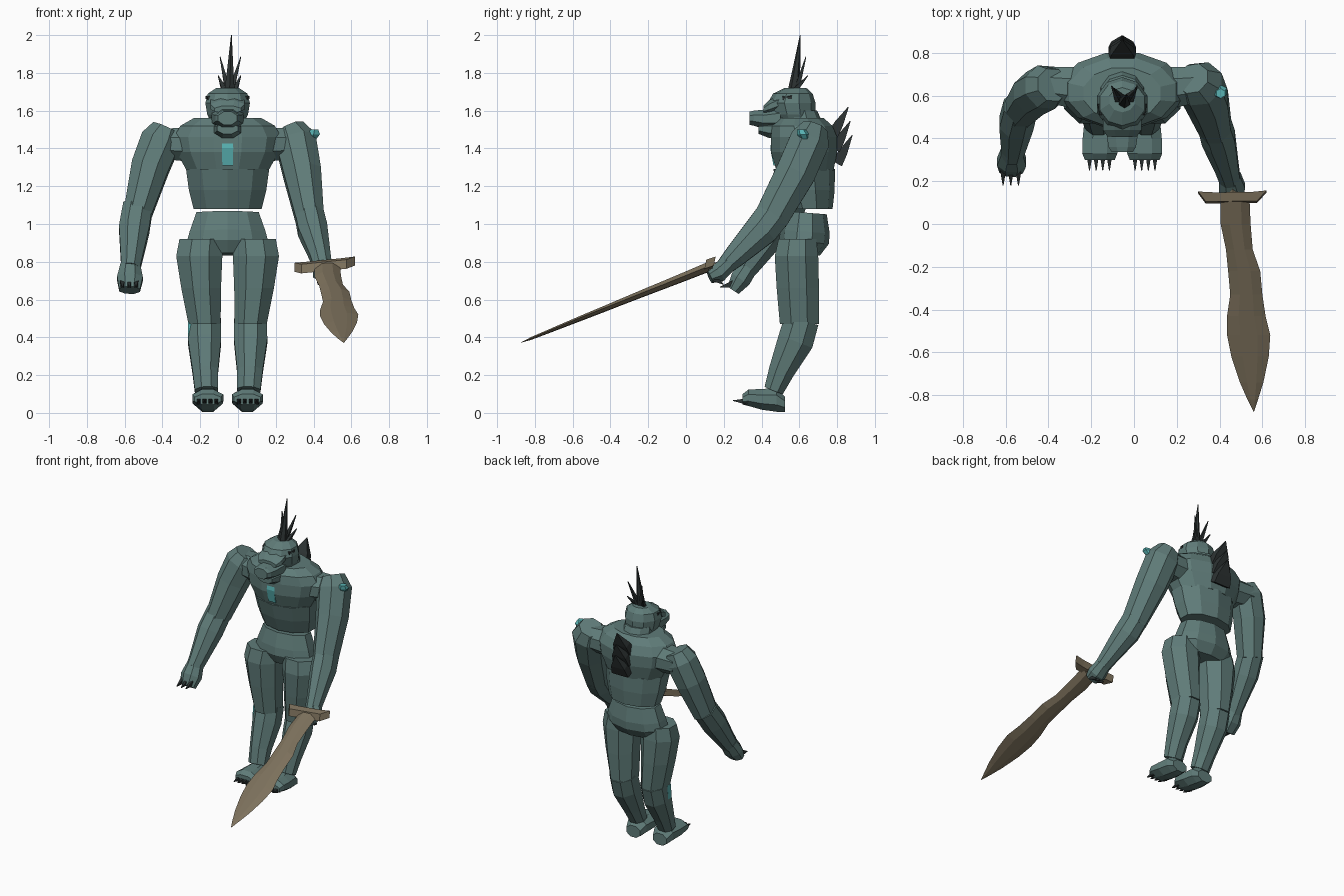
import bpy, bmesh, math
from mathutils import Vector

CX = -0.055  # body centre line


def material(name, rgb):
    m = bpy.data.materials.new(name)
    m.diffuse_color = (*rgb, 1)
    return m


HIDE = material("teal_hide", (0.115, 0.20, 0.19))
DARK = material("dark_horn", (0.025, 0.032, 0.032))
BLADE = material("bronze", (0.21, 0.17, 0.11))
CRYSTAL = material("cyan_crystal", (0.10, 0.45, 0.45))


def finish(name, bm, mat):
    bmesh.ops.recalc_face_normals(bm, faces=bm.faces)
    me = bpy.data.meshes.new(name)
    bm.to_mesh(me)
    bm.free()
    me.materials.append(mat)
    ob = bpy.data.objects.new(name, me)
    bpy.context.collection.objects.link(ob)
    return ob


def loft(name, rings, mat=HIDE, n=8, axis=None):
    """Skin faceted rings (x, y, z, half width, half depth) along their path."""
    bm = bmesh.new()
    pts = [Vector(r[:3]) for r in rings]
    k = 1 / math.cos(math.pi / n)
    loops = []
    for i, r in enumerate(rings):
        t = Vector(axis) if axis else pts[min(i + 1, len(pts) - 1)] - pts[max(i - 1, 0)]
        t.normalize()
        u = Vector((1, 0, 0))
        if abs(t.x) > .9:
            u = Vector((0, 1, 0))
        u = (u - t * u.dot(t)).normalized()
        v = t.cross(u)
        loops.append([bm.verts.new(pts[i] + u * r[3] * k * math.cos(a) + v * r[4] * k * math.sin(a))
                      for a in ((j + 0.5) * 2 * math.pi / n for j in range(n))])
    for a, b in zip(loops, loops[1:]):
        for j in range(n):
            bm.faces.new((a[j], a[(j + 1) % n], b[(j + 1) % n], b[j]))
    bm.faces.new(loops[0])
    bm.faces.new(loops[-1])
    return finish(name, bm, mat)


def spike(name, base, tip, w, d, mat=DARK, n=4, mid=.7):
    m = Vector(base).lerp(Vector(tip), 0.4)
    return loft(name, [(*base, w, d), (*m, w * mid, d * mid), (*tip, 0.002, 0.002)], mat, n)


UP, FWD = (0, 0, 1), (0, -1, 0)

# Torso: pelvis, abdomen, chest, neck
loft("pelvis", [(CX, .62, .84, .175, .085), (CX, .625, .905, .215, .125),
                (CX, .63, .96, .20, .125), (CX, .635, 1.06, .165, .105)], n=10, axis=(0, .08, 1))
loft("abdomen", [(CX, .655, 1.08, .18, .115), (CX, .64, 1.18, .205, .14),
                 (CX, .625, 1.29, .22, .155)], n=10, axis=UP)
loft("chest", [(CX, .63, 1.28, .215, .15), (CX, .625, 1.38, .27, .175),
               (CX, .625, 1.46, .285, .175), (CX, .615, 1.52, .25, .16),
               (CX, .61, 1.56, .18, .12)], n=12, axis=UP)
loft("neck", [(CX, .61, 1.53, .105, .11), (CX, .60, 1.60, .095, .09)], n=10, axis=UP)
loft("chest_crystal", [(CX, .475, 1.31, .028, .012), (CX, .46, 1.40, .03, .014),
                       (CX, .47, 1.48, .028, .012)], CRYSTAL, 4, UP)

# Head: skull, brow, snout, jaw, eyes
loft("skull", [(CX, .585, 1.52, .08, .08), (CX, .57, 1.58, .108, .108), (CX, .56, 1.64, .118, .12),
               (CX, .565, 1.69, .105, .10), (CX, .58, 1.72, .06, .055)], n=10, axis=UP)
loft("brow", [(CX, .50, 1.645, .09, .04), (CX, .44, 1.62, .09, .035),
              (CX, .41, 1.605, .07, .02)], axis=FWD)
loft("snout", [(CX, .50, 1.56, .085, .065), (CX, .41, 1.555, .072, .05),
               (CX, .36, 1.56, .064, .04), (CX, .337, 1.56, .05, .035)], axis=FWD)
loft("jaw", [(CX, .53, 1.51, .08, .045), (CX, .44, 1.50, .07, .045),
             (CX, .385, 1.505, .055, .028)], axis=FWD)

# Horn crest
spike("main_horn", (CX + .01, .57, 1.69), (CX + .02, .605, 2.0), .028, .03, n=6, mid=.6)
for s in (-1, 1):
    loft(f"eye_{s}", [(CX + s * .10, .56, 1.67, .016, .012), (CX + s * .088, .51, 1.665, .018, .013)],
         DARK, 6, FWD)
    spike(f"side_horn_{s}", (CX + .01 + s * .01, .585, 1.71), (CX + .015 + s * .055, .635, 1.885), .014, .014)
    spike(f"small_horn_{s}", (CX + .01 + s * .025, .57, 1.70), (CX + .01 + s * .06, .645, 1.785), .014, .014)

# Back spines
for i in range(3):
    z, y = 1.47 - i * .075, .775 + i * .012
    spike(f"back_spine_{i}", (CX, y, z), (CX, y + .085 - i * .002, z + .15), .065, .03, mid=.8)

# Legs, mirrored about the body centre line
for s in (-1, 1):
    def X(d):
        return CX + s * d
    loft(f"thigh_{s}", [(X(.14), .59, .92, .115, .10), (X(.15), .585, .83, .122, .115),
                        (X(.14), .592, .66, .105, .112), (X(.122), .60, .47, .085, .103)], axis=UP)
    loft(f"shin_{s}", [(X(.122), .612, .49, .087, .092), (X(.122), .58, .38, .088, .095),
                       (X(.118), .505, .22, .068, .068), (X(.112), .465, .12, .062, .052)])
    loft(f"foot_{s}", [(X(.105), .525, .045, .055, .04), (X(.105), .48, .068, .072, .062),
                       (X(.105), .40, .072, .08, .055), (X(.105), .33, .08, .082, .043),
                       (X(.105), .30, .072, .07, .028)], axis=FWD)
    for i in range(4):
        x = X(.06 + i * .031)
        spike(f"toe_claw_{s}_{i}", (x, .325, .06), (x, .25, .065), .013, .016)
    # Shoulder joints bridging the arms to the chest
    loft(f"shoulder_{s}", [(CX + s * .20, .635, 1.42, .10, .09),
                           (CX + s * .35, .65, 1.425, .085, .08)], axis=(s, 0, .02))

# Free arm
loft("left_upper_arm", [(-.38, .65, 1.505, .075, .075), (-.41, .64, 1.44, .105, .10),
                        (-.465, .61, 1.30, .10, .10), (-.53, .535, 1.06, .075, .085)])
loft("left_forearm", [(-.53, .55, 1.09, .078, .08), (-.55, .47, .97, .08, .082),
                      (-.565, .35, .80, .055, .06), (-.57, .32, .76, .05, .055)])
loft("left_hand", [(-.57, .335, .78, .052, .05), (-.572, .29, .71, .068, .055),
                   (-.574, .25, .65, .055, .035)])
for i in range(3):
    spike(f"finger_claw_{i}", (-.612 + i * .036, .255, .685), (-.612 + i * .036, .18, .665), .013, .018)

# Sword arm
loft("right_upper_arm", [(.275, .68, 1.505, .075, .07), (.305, .655, 1.44, .108, .105),
                         (.34, .58, 1.27, .10, .105), (.38, .45, 1.03, .075, .09)])
loft("right_forearm", [(.375, .47, 1.06, .075, .09), (.395, .40, .97, .078, .088),
                       (.435, .26, .83, .055, .06), (.45, .20, .77, .048, .045)])
loft("right_hand", [(.448, .225, .79, .05, .045), (.458, .17, .74, .062, .05),
                    (.465, .125, .72, .045, .035)])
for i in range(3):
    spike(f"grip_claw_{i}", (.43 + i * .03, .15, .71), (.425 + i * .03, .20, .68), .013, .014)
loft("shoulder_crystal", [(.39, .63, 1.45, .025, .022), (.40, .62, 1.475, .034, .028),
                          (.405, .61, 1.50, .02, .02)], CRYSTAL, 6, UP)
loft("shin_crystal", [(-.25, .56, .38, .015, .02), (-.25, .57, .48, .015, .02)], CRYSTAL, 4, UP)


# Sword: wavy flat blade with a central ridge, swept guard, hilt
def blade_z(x, y):
    return .738 + .408 * (y - .03) + .05 * (x - .5)


outline = [(.12, .405, .54), (.0, .405, .545), (-.12, .43, .555), (-.22, .44, .59), (-.33, .45, .60),
           (-.43, .435, .615), (-.52, .435, .637), (-.62, .455, .63), (-.74, .495, .605), (-.82, .53, .58)]
bm = bmesh.new()
rows = []
for y, x0, x1 in outline:
    w, h = (x1 - x0) * .3, .006 + .02 * (y + .88)
    section = ((x0, 0), (x0 + w, h), (x1 - w, h), (x1, 0), (x1 - w, -h), (x0 + w, -h))
    rows.append([bm.verts.new((x, y, blade_z(x, y) + dz)) for x, dz in section])
tip = bm.verts.new((.56, -.88, .37))
for a, b in zip(rows, rows[1:]):
    for j in range(6):
        bm.faces.new((a[j], a[(j + 1) % 6], b[(j + 1) % 6], b[j]))
for j in range(6):
    bm.faces.new((rows[-1][j], rows[-1][(j + 1) % 6], tip))
bm.faces.new(rows[0])
finish("sword_blade", bm, BLADE)

bm = bmesh.new()
profile = [(.30, .147), (.335, .10), (.575, .103), (.62, .152), (.55, .145), (.38, .143)]
top, bottom = ([bm.verts.new((x, y + o * .2, .78 + .25 * (y - .12) + .1 * (x - .46) + o)) for x, y in profile]
               for o in (.024, -.024))
bm.faces.new(top)
bm.faces.new(bottom)
for j in range(6):
    bm.faces.new((top[j], top[(j + 1) % 6], bottom[(j + 1) % 6], bottom[j]))
finish("sword_guard", bm, BLADE)
loft("sword_hilt", [(.468, .12, .765, .025, .02), (.455, .21, .785, .022, .02)], BLADE, 6)
